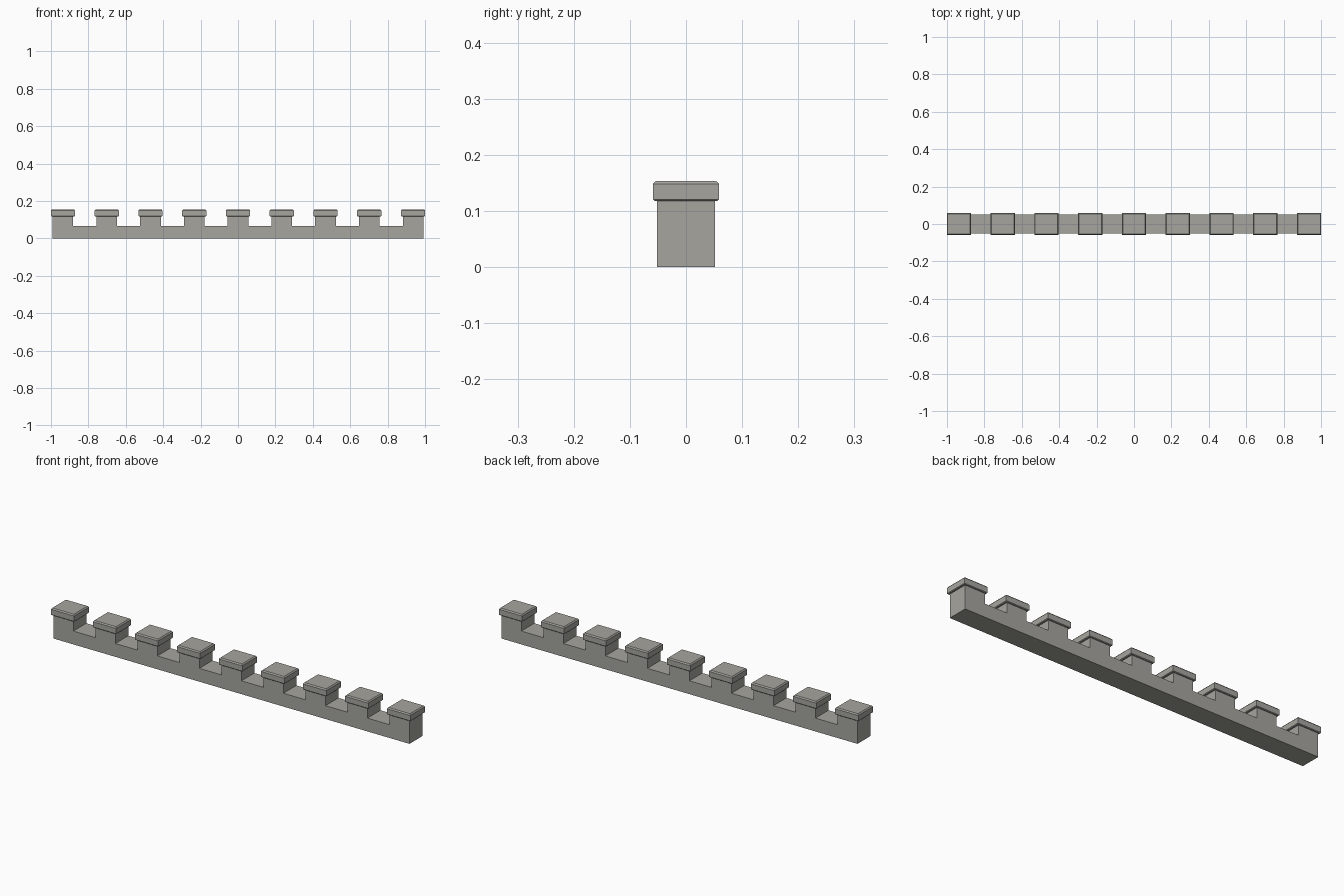
import bpy, bmesh

if "Cube" in bpy.data.objects:
    bpy.data.objects.remove(bpy.data.objects["Cube"])

COUNT, PITCH = 9, 0.234       # merlons along the wall
POST, WALL_Y = 0.055, 0.0515  # half width of a merlon, half depth of the wall
LOW, SHOULDER = 0.067, 0.12   # gap height, merlon height
CAP_X, CAP_Y, CAP_LOW, CAP_TOP = 0.065, 0.059, 0.118, 0.154

stone = bpy.data.materials.new("warm grey stone")
stone.diffuse_color = (0.38, 0.375, 0.345, 1)
stone.use_nodes = True
stone.node_tree.nodes["Principled BSDF"].inputs["Base Color"].default_value = stone.diffuse_color


def add_object(name, bm):
    bmesh.ops.recalc_face_normals(bm, faces=bm.faces)
    mesh = bpy.data.meshes.new(name)
    bm.to_mesh(mesh)
    bm.free()
    mesh.materials.append(stone)
    obj = bpy.data.objects.new(name, mesh)
    bpy.context.collection.objects.link(obj)
    return obj


centres = [(i - (COUNT - 1) / 2) * PITCH for i in range(COUNT)]

# Wall: crenellated outline extruded through its depth
outline = [(centres[-1] + POST, 0), (centres[0] - POST, 0)]
for i, c in enumerate(centres):
    if i > 0:
        outline.append((c - POST, LOW))
    outline += [(c - POST, SHOULDER), (c + POST, SHOULDER)]
    if i < COUNT - 1:
        outline.append((c + POST, LOW))
bm = bmesh.new()
face = bm.faces.new([bm.verts.new((x, -WALL_Y, z)) for x, z in outline])
result = bmesh.ops.extrude_face_region(bm, geom=[face])
moved = [v for v in result["geom"] if isinstance(v, bmesh.types.BMVert)]
bmesh.ops.translate(bm, vec=(0, 2 * WALL_Y, 0), verts=moved)
add_object("battlement_wall", bm)

# Capstones: overhanging slabs stacked from rings, chamfered above and below
rings = [(CAP_LOW, 0.003), (CAP_LOW + 0.003, 0), (CAP_TOP - 0.006, 0), (CAP_TOP, 0.005)]
for i, c in enumerate(centres):
    bm = bmesh.new()
    loops = []
    for z, inset in rings:
        hx, hy = CAP_X - inset, CAP_Y - inset
        loops.append([bm.verts.new((c + sx * hx, sy * hy, z))
                      for sx, sy in ((-1, -1), (1, -1), (1, 1), (-1, 1))])
    for a, b in zip(loops, loops[1:]):
        for k in range(4):
            n = (k + 1) % 4
            bm.faces.new((a[k], a[n], b[n], b[k]))
    bm.faces.new(loops[0][::-1])
    bm.faces.new(loops[-1])
    add_object(f"capstone_{i + 1}", bm)
